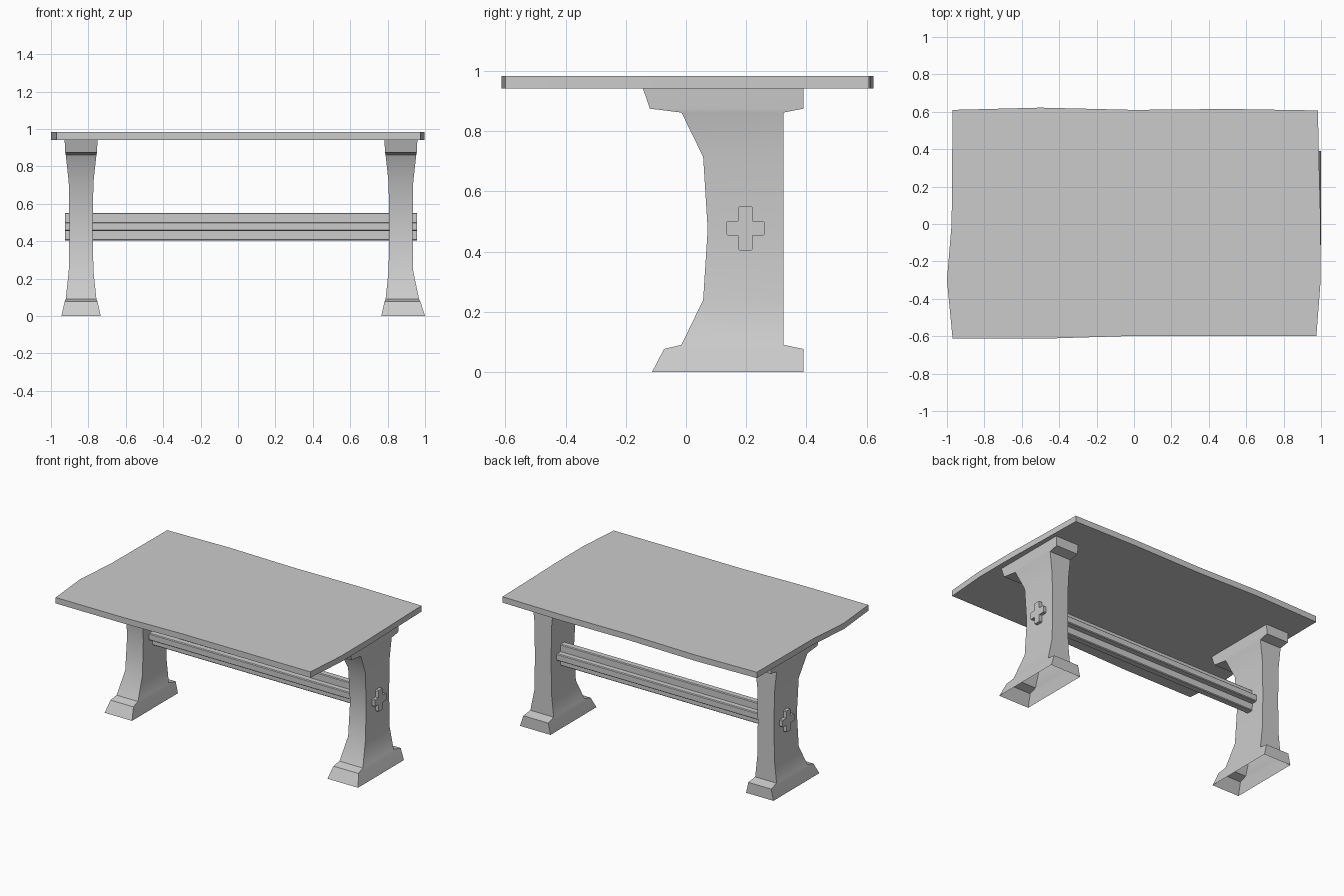
import bpy
import bmesh
import math

if "Cube" in bpy.data.objects:
    bpy.data.objects.remove(bpy.data.objects["Cube"], do_unlink=True)

grey = bpy.data.materials.new("plain_grey")
grey.use_nodes = True
COLOUR = (0.6, 0.6, 0.6, 1)
grey.diffuse_color = COLOUR
grey.node_tree.nodes["Principled BSDF"].inputs["Base Color"].default_value = COLOUR


def loft(name, rings, cap_start=True, smooth=35):
    """Skin a stack of matching rings and cap the ends."""
    bm = bmesh.new()
    loops = [[bm.verts.new(p) for p in ring] for ring in rings]
    for low, high in zip(loops, loops[1:]):
        for i in range(len(low)):
            j = (i + 1) % len(low)
            bm.faces.new((low[i], low[j], high[j], high[i]))
    bm.faces.new(loops[-1])
    if cap_start:
        bm.faces.new(loops[0][::-1])
    bmesh.ops.recalc_face_normals(bm, faces=bm.faces)
    mesh = bpy.data.meshes.new(name)
    bm.to_mesh(mesh)
    bm.free()
    obj = bpy.data.objects.new(name, mesh)
    bpy.context.collection.objects.link(obj)
    mesh.materials.append(grey)
    bpy.ops.object.select_all(action="DESELECT")
    bpy.context.view_layer.objects.active = obj
    obj.select_set(True)
    bpy.ops.object.shade_smooth_by_angle(angle=math.radians(smooth))
    return obj


# Table top: slightly wavy slab
outline = [(-0.97, -0.612), (-0.45, -0.612), (0, -0.598), (0.5, -0.6), (0.975, -0.6),
           (0.998, -0.3), (0.998, 0), (0.99, 0.3), (0.983, 0.607), (0.5, 0.615),
           (0, 0.61), (-0.5, 0.622), (-0.97, 0.61), (-0.975, 0), (-1, -0.3)]
loft("table_top", [[(x, y, z) for x, y in outline] for z in (0.942, 0.983)])

# Trestle legs: height, front y, back y, half width; hollow below
stations = [(0, -0.113, 0.39, 0.105), (0.077, -0.073, 0.39, 0.088),
            (0.091, -0.015, 0.323, 0.082), (0.24, 0.057, 0.323, 0.066),
            (0.475, 0.072, 0.323, 0.062), (0.715, 0.057, 0.323, 0.066),
            (0.862, -0.015, 0.323, 0.082), (0.875, -0.12, 0.39, 0.085),
            (0.942, -0.143, 0.39, 0.088)]
for name, centre, flare in (("right_leg", -0.839, 0), ("left_leg", 0.871, 0.024)):
    rings = []
    for z, front, back, half in stations:
        # The left foot spreads a little further outward
        spread = flare * max(0, 1 - z / 0.24)
        x0, x1 = centre - half, centre + half + spread
        rings.append([(x0, front, z), (x1, front, z), (x1, back, z), (x0, back, z)])
    loft(name, rings, cap_start=False)

# Stretcher: cross-shaped beam through both legs, with softened tips
quarter = [(0.064, 0), (0.064, 0.019), (0.059, 0.024), (0.024, 0.024),
           (0.024, 0.069), (0.019, 0.074)]
cross = quarter[1:] + [(-y, z) for y, z in quarter[:0:-1]]
cross += [(-y, -z) for y, z in quarter[1:]] + [(y, -z) for y, z in quarter[:0:-1]]
loft("stretcher", [[(x, 0.197 + y, 0.478 + z) for y, z in cross] for x in (-0.924, 0.956)])
